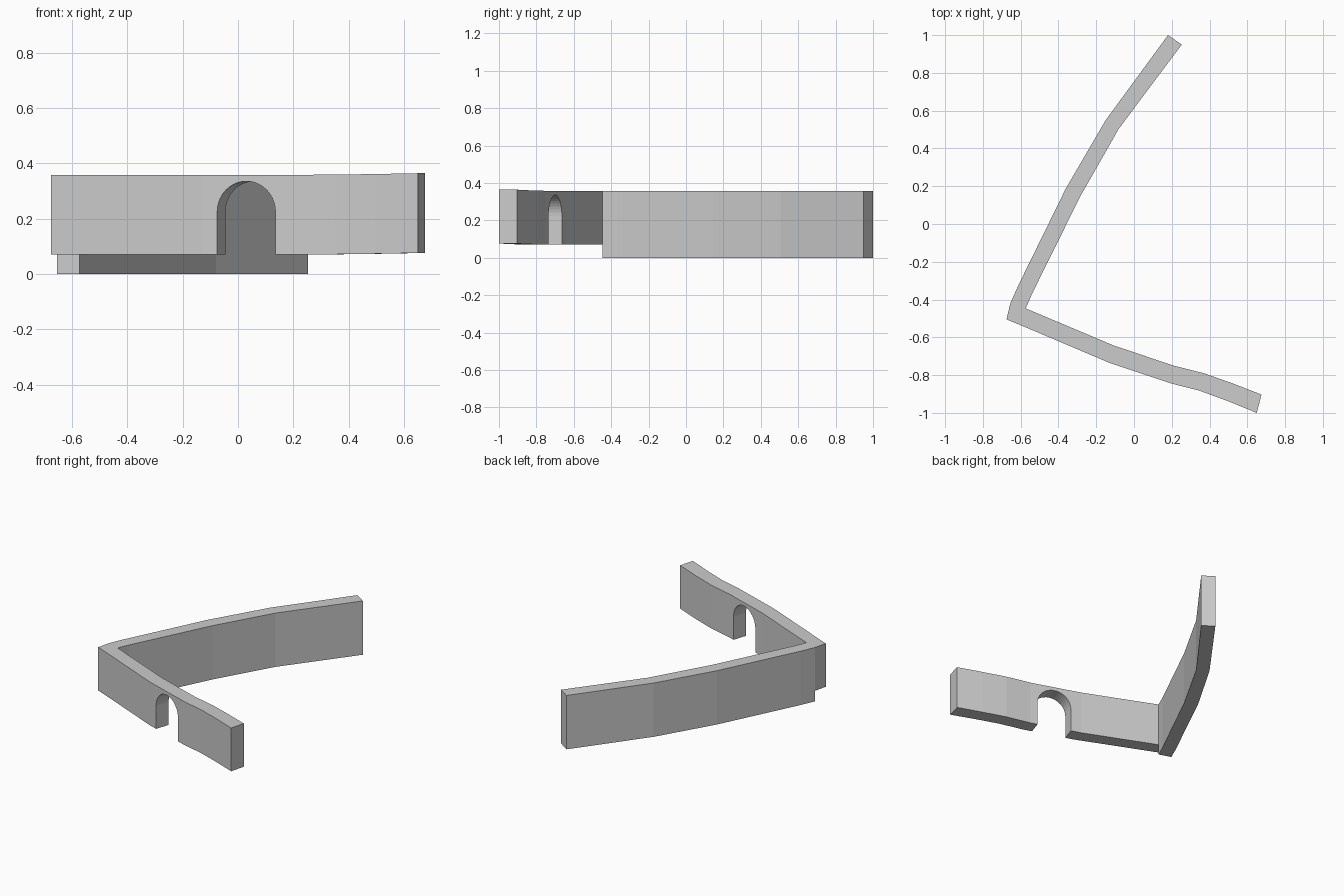
import bpy, bmesh, math
from mathutils import Matrix

if "Cube" in bpy.data.objects:
    bpy.data.objects.remove(bpy.data.objects["Cube"])


def make_object(name, bm):
    bmesh.ops.recalc_face_normals(bm, faces=bm.faces)
    mesh = bpy.data.meshes.new(name)
    bm.to_mesh(mesh)
    bm.free()
    obj = bpy.data.objects.new(name, mesh)
    bpy.context.collection.objects.link(obj)
    return obj


def wall(name, left, right, bottoms, height):
    """Sweep a rectangular section between two plan edges."""
    bm = bmesh.new()
    rings = []
    for (lx, ly), (rx, ry), z in zip(left, right, bottoms):
        rings.append([bm.verts.new(p) for p in (
            (lx, ly, z), (rx, ry, z), (rx, ry, z + height[1] - height[0]),
            (lx, ly, z + height[1] - height[0]))])
    for a, b in zip(rings, rings[1:]):
        for i in range(4):
            j = (i + 1) % 4
            bm.faces.new((a[i], a[j], b[j], b[i]))
    bm.faces.new(rings[0])
    bm.faces.new(rings[-1])
    return make_object(name, bm)


# Long wall, resting on the ground
wall("long_wall",
     [(0.18, 1.0), (-0.15, 0.55), (-0.36, 0.19), (-0.615, -0.33), (-0.655, -0.42)],
     [(0.253, 0.95), (-0.08, 0.505), (-0.285, 0.145), (-0.54, -0.37), (-0.573, -0.447)],
     [0] * 5, (0, 0.358))

# Gate wall, raised and with a slight climb at its far end
gate = wall("gate_wall",
            [(-0.655, -0.42), (-0.573, -0.447), (-0.11, -0.642), (0.21, -0.75),
             (0.37, -0.79), (0.52, -0.843), (0.675, -0.903)],
            [(-0.675, -0.505), (-0.59, -0.54), (-0.13, -0.735), (0.20, -0.845),
             (0.345, -0.882), (0.495, -0.937), (0.65, -1.0)],
            [0.07, 0.07, 0.07, 0.07, 0.071, 0.073, 0.076], (0.07, 0.358))

# Arched opening, cut square to the wall
radius, spring, depth = 0.111, 0.224, 0.15
profile = [(radius, -0.1)]
profile += [(radius * math.cos(math.pi * i / 20), spring + radius * math.sin(math.pi * i / 20))
            for i in range(21)]
profile += [(-radius, -0.1)]
bm = bmesh.new()
front = [bm.verts.new((x, -depth, z)) for x, z in profile]
back = [bm.verts.new((x, depth, z)) for x, z in profile]
bm.faces.new(front)
bm.faces.new(back)
for i in range(len(profile)):
    j = (i + 1) % len(profile)
    bm.faces.new((front[i], front[j], back[j], back[i]))
bm.transform(Matrix.Translation((0.045, -0.743, 0)) @ Matrix.Rotation(math.radians(-18.4), 4, 'Z'))
cutter = make_object("arch_cutter", bm)
cutter.hide_render = True
cutter.display_type = 'WIRE'

cut = gate.modifiers.new("arch_opening", 'BOOLEAN')
cut.operation = 'DIFFERENCE'
cut.solver = 'EXACT'
cut.object = cutter
